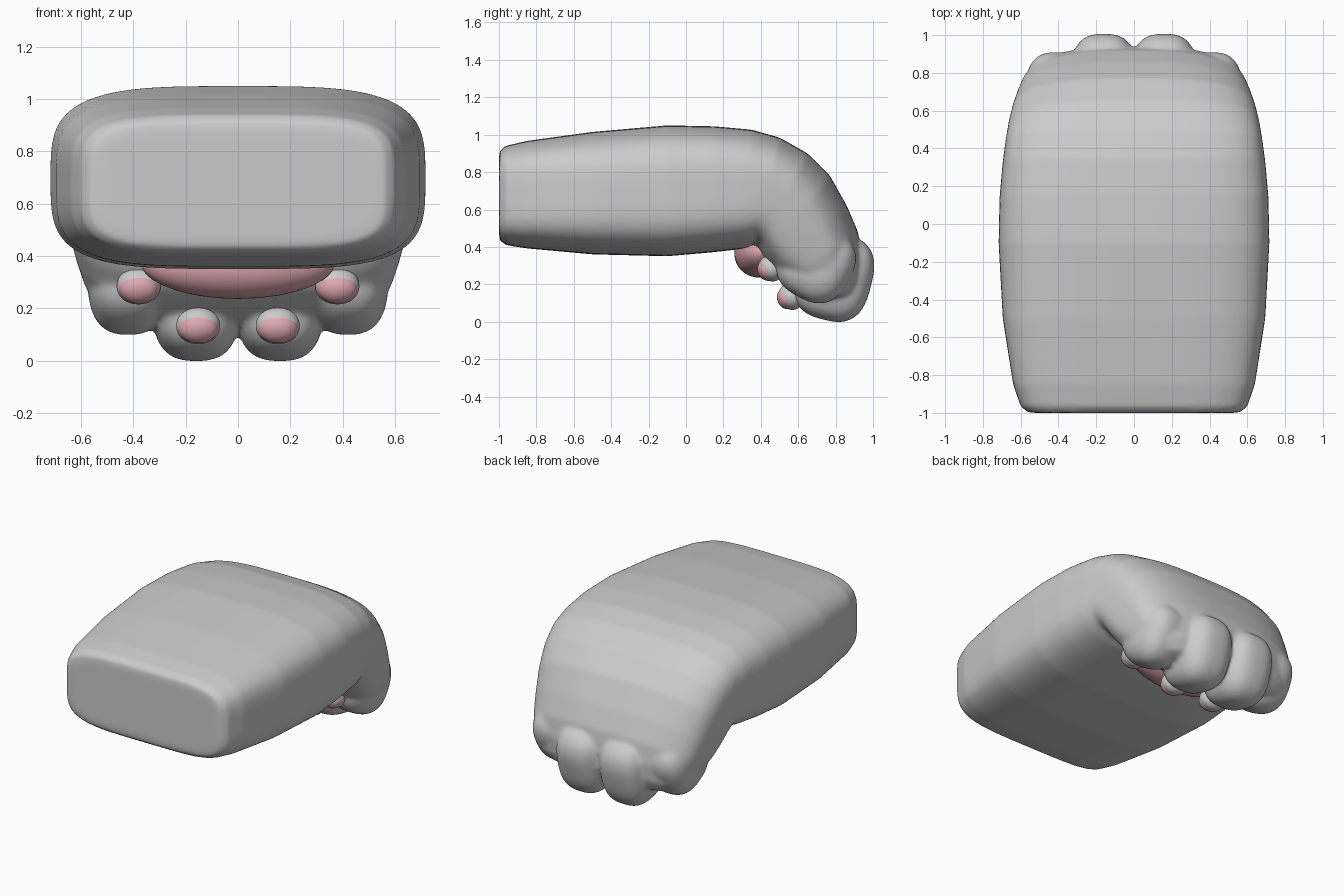
import bpy, bmesh, math
from mathutils import Vector, Matrix

if "Cube" in bpy.data.objects:
    bpy.data.objects.remove(bpy.data.objects["Cube"])

pink = bpy.data.materials.new("pad_pink")
pink.diffuse_color = (0.75, 0.40, 0.44, 1)
pink.use_nodes = True
pink.node_tree.nodes["Principled BSDF"].inputs["Base Color"].default_value = pink.diffuse_color


def spow(v, p):
    return math.copysign(abs(v) ** p, v)


def finish(bm, name, mat=None):
    bmesh.ops.recalc_face_normals(bm, faces=bm.faces)
    me = bpy.data.meshes.new(name)
    bm.to_mesh(me)
    bm.free()
    for p in me.polygons:
        p.use_smooth = True
    ob = bpy.data.objects.new(name, me)
    bpy.context.collection.objects.link(ob)
    if mat:
        me.materials.append(mat)
    return ob


def add_blob(bm, centre, radii, tilt=0.0, power=2.0):
    """Add a rounded superellipsoid, tilted about the x axis."""
    verts = bmesh.ops.create_uvsphere(bm, u_segments=40, v_segments=24, radius=1)["verts"]
    mx = Matrix.Translation(centre) @ Matrix.Rotation(tilt, 4, 'X')
    for v in verts:
        n = sum(abs(c) ** power for c in v.co) ** (1 / power)
        v.co = mx @ Vector([c / n * r for c, r in zip(v.co, radii)])


def blob(name, *args, mat=None):
    bm = bmesh.new()
    add_blob(bm, *args)
    return finish(bm, name, mat)


# Arm and bent paw sections: top y, z, bottom y, z, half width, top power, bottom power
sections = [
    (-1.00, .88, -1.00, .47, .53, 4.5, 4.5),
    (-.995, .915, -.995, .435, .565, 4.5, 4.5),
    (-.965, .94, -.965, .41, .60, 4.2, 4.2),
    (-.85, .967, -.85, .392, .64, 4, 4),
    (-.50, 1.015, -.50, .360, .695, 3.7, 3.8),
    (-.10, 1.05, -.10, .350, .717, 3.6, 3.8),
    (.15, 1.045, .13, .37, .712, 3.6, 3.8),
    (.35, 1.027, .31, .39, .695, 3.5, 3.8),
    (.50, .985, .37, .41, .68, 3.4, 3.8),
    (.65, .90, .385, .39, .665, 3.1, 3.8),
    (.77, .78, .42, .325, .645, 2.8, 3.8),
    (.86, .62, .47, .265, .62, 2.6, 3.8),
    (.92, .48, .53, .215, .595, 2.5, 3.6),
    (.94, .35, .59, .17, .56, 2.5, 3.4),
    (.93, .235, .65, .14, .51, 2.5, 3.2),
    (.90, .165, .71, .125, .43, 2.5, 3),
    (.86, .14, .76, .12, .32, 2.5, 3),
]
bm = bmesh.new()
SEG = 64
rings = []
for ty, tz, by, bz, w, n_top, n_bot in sections:
    mid = Vector((0, (ty + by) / 2, (tz + bz) / 2))
    up = Vector((0, (ty - by) / 2, (tz - bz) / 2))
    ring = []
    for i in range(SEG):
        a = math.tau * (i + .5) / SEG
        n = n_top if math.sin(a) > 0 else n_bot
        p = mid + up * spow(math.sin(a), 2 / n)
        p.x = w * spow(math.cos(a), 2 / n)
        ring.append(bm.verts.new(p))
    rings.append(ring)
for r0, r1 in zip(rings, rings[1:]):
    for i in range(SEG):
        j = (i + 1) % SEG
        bm.faces.new((r0[i], r0[j], r1[j], r1[i]))
bm.faces.new(rings[0])
bm.faces.new(rings[-1])
bmesh.ops.subdivide_edges(bm, edges=[e for e in bm.edges if abs(e.verts[0].co.y - e.verts[1].co.y) > .2],
                          cuts=2, smooth=1.0)

# Toes fused into the paw
for s in (-1, 1):
    add_blob(bm, (s * .160, .79, .24), (.170, .205, .235), -.25, 2.8)
    add_blob(bm, (s * .42, .695, .315), (.155, .20, .205), -.5, 2.6)
arm = finish(bm, "arm_and_paw")
remesh = arm.modifiers.new("fuse", 'REMESH')
remesh.mode = 'VOXEL'
remesh.voxel_size = .014
remesh.use_smooth_shade = True
soft = arm.modifiers.new("soften", 'SMOOTH')
soft.factor = .5
soft.iterations = 6

# Small toe pads with grey rims
for side, s in (("left", -1), ("right", 1)):
    for label, x, y, z in (("outer", .38, .455, .285), ("inner", .152, .56, .133)):
        c = Vector((s * x, y, z))
        blob(f"{label}_pad_rim_{side}", c, (.084, .062, .072), .63, 2.1)
        blob(f"{label}_pad_{side}", c + Vector((0, -.024, -.010)),
             (.076, .048, .058), .45, 2.0, mat=pink)

# Large palm pad
blob("palm_pad", (0, .40, .375), (.37, .145, .135), .63, 2.0, mat=pink)
